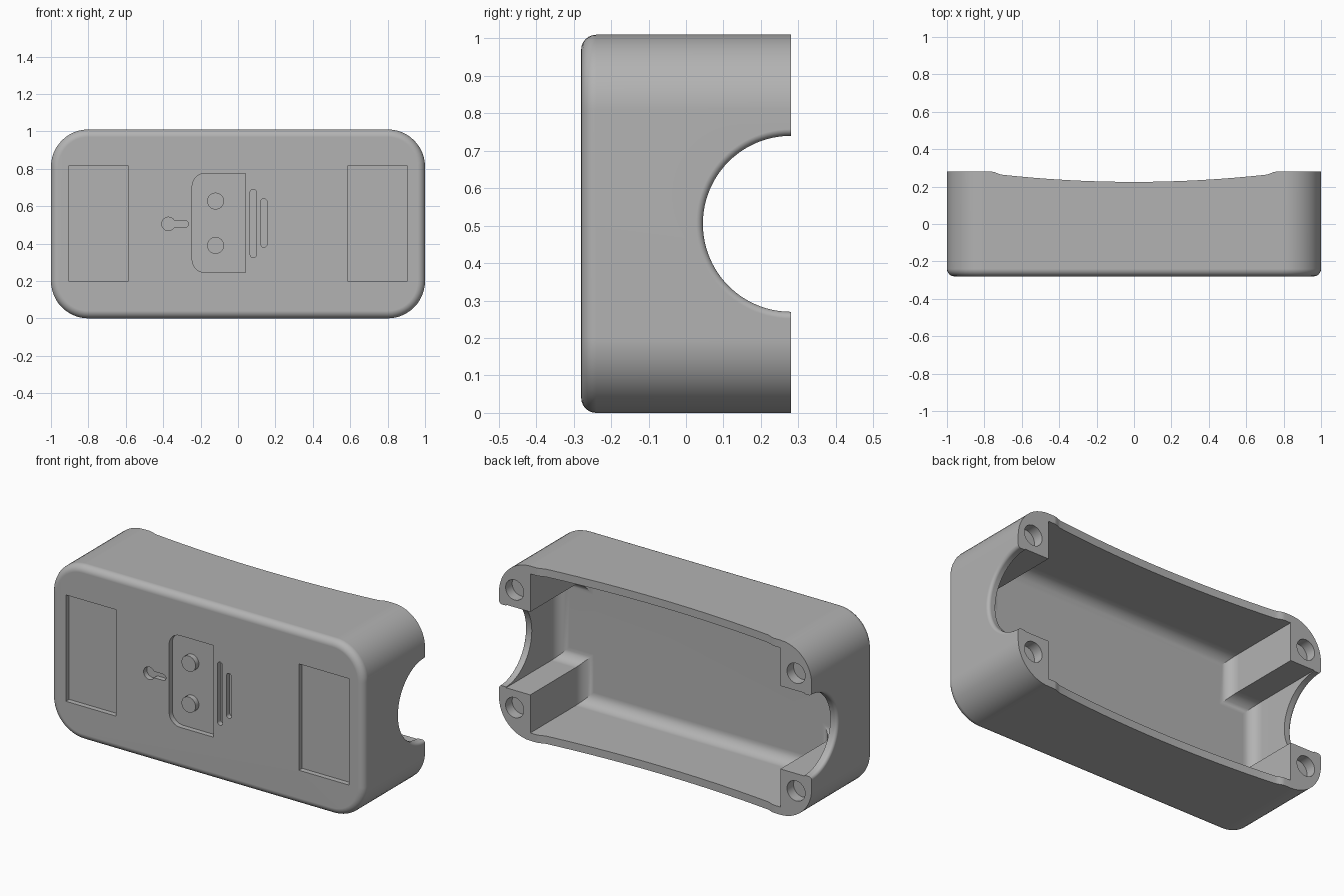
import bpy, bmesh
from math import sin, cos, pi, radians, sqrt

cube = bpy.data.objects.get("Cube")
if cube:
    bpy.data.objects.remove(cube, do_unlink=True)

FRONT, BACK, TOP = -0.28, 0.28, 1.01
MID = TOP / 2
OUT = 0.4          # cutters reach this far past the faces

grey = bpy.data.materials.new("grey plastic")
grey.use_nodes = True
grey.diffuse_color = (0.45, 0.45, 0.45, 1)
grey.node_tree.nodes["Principled BSDF"].inputs["Base Color"].default_value = grey.diffuse_color


def arc(cx, cz, r, start, end, steps):
    angles = [radians(start + (end - start) * i / steps) for i in range(steps + 1)]
    return [(cx + r * cos(a), cz + r * sin(a)) for a in angles]


def rounded_rect(x0, x1, z0, z1, r_left, r_right, steps=12):
    pts = []
    for x, z, r, start in ((x1, z1, r_right, 0), (x0, z1, r_left, 90),
                           (x0, z0, r_left, 180), (x1, z0, r_right, 270)):
        if r == 0:
            pts.append((x, z))
            continue
        cx = x - r if x == x1 else x + r
        cz = z - r if z == z1 else z + r
        pts += arc(cx, cz, r, start, start + 90, steps)
    # drop points shared by touching arcs
    return [p for i, p in enumerate(pts)
            if abs(p[0] - pts[i - 1][0]) + abs(p[1] - pts[i - 1][1]) > 1e-5]


def finish(bm, name):
    bmesh.ops.recalc_face_normals(bm, faces=bm.faces)
    mesh = bpy.data.meshes.new(name)
    bm.to_mesh(mesh)
    bm.free()
    mesh.materials.append(grey)
    obj = bpy.data.objects.new(name, mesh)
    bpy.context.collection.objects.link(obj)
    return obj


def prism(name, outline, low, high, axis="y", fillet=0):
    """Extrude an outline along y (points x, z) or z (points x, y)."""
    def place(p, h):
        return (p[0], h, p[1]) if axis == "y" else (p[0], p[1], h)
    bm = bmesh.new()
    base = [bm.verts.new(place(p, low)) for p in outline]
    face = bm.faces.new(base)
    top = [bm.verts.new(place(p, high)) for p in outline]
    bm.faces.new(top)
    for i in range(len(base)):
        bm.faces.new((base[i - 1], base[i], top[i], top[i - 1]))
    bmesh.ops.recalc_face_normals(bm, faces=bm.faces)
    if fillet:
        bmesh.ops.bevel(bm, geom=list(face.edges), offset=fillet, offset_type="OFFSET",
                        segments=6, profile=0.5, affect="EDGES", clamp_overlap=False)
    return finish(bm, name)


def lathe_x(name, profile, cy, cz, steps=96):
    """Closed solid of revolution about an x-parallel axis."""
    bm = bmesh.new()
    rings = [[bm.verts.new((x, cy + r * cos(2 * pi * k / steps), cz + r * sin(2 * pi * k / steps)))
              for k in range(steps)] for x, r in profile]
    bm.faces.new(rings[0])
    bm.faces.new(rings[-1])
    for a, b in zip(rings, rings[1:]):
        for k in range(steps):
            bm.faces.new((a[k - 1], a[k], b[k], b[k - 1]))
    return finish(bm, name)


def cut(target, cutter):
    mod = target.modifiers.new("cut", "BOOLEAN")
    mod.operation, mod.solver, mod.object = "DIFFERENCE", "EXACT", cutter
    bpy.context.view_layer.update()
    result = bpy.data.meshes.new_from_object(
        target.evaluated_get(bpy.context.evaluated_depsgraph_get()))
    target.modifiers.clear()
    target.data = result
    bpy.data.objects.remove(cutter, do_unlink=True)


def smooth(obj):
    bpy.ops.object.select_all(action="DESELECT")
    obj.select_set(True)
    bpy.context.view_layer.objects.active = obj
    bpy.ops.object.shade_smooth_by_angle(angle=radians(30))
    obj.modifiers.new("flat faces", "WEIGHTED_NORMAL").keep_sharp = True


# Outer housing with a softened front edge
housing = prism("housing", rounded_rect(-1, 1, 0, TOP, 0.2, 0.2), FRONT, BACK, fillet=0.04)

# Cross-shaped cavity leaving a square screw post in each corner
wall, post_x, post_z = 0.045, 0.8, 0.265
quarter = [(1 - wall, MID - post_z), (post_x, MID - post_z), (post_x, MID - wall)]
cross = quarter + [(-x, z) for x, z in reversed(quarter)]
cross += [(-x, -z) for x, z in cross]
cross = [(x, z + MID) for x, z in cross]
cut(housing, prism("cavity", cross, -0.2, OUT, fillet=0.07))

# Half-round openings in both ends, flared outward
flare = 0.018
for side in (-1, 1):
    lip = [(1 - flare + flare * sin(a), 0.235 + flare * (1 - cos(a)))
           for a in (i * pi / 12 for i in range(7))]
    profile = [(0.88, 0.235)] + lip + [(1.1, 0.235 + flare)]
    cut(housing, lathe_x("end_opening", [(side * x, r) for x, r in profile], BACK, MID))

# Shallow curved dip along the back of the long walls
half, radius = 0.71, 6.5
dip = [(0.78, OUT), (0.76, BACK), (0.745, 0.277), (0.73, 0.271)]
for i in range(17):
    x = half * (1 - i / 8)
    dip.append((x, 0.225 + radius - sqrt(radius ** 2 - x ** 2)))
dip += [(-x, y) for x, y in reversed(dip[:4])]
cut(housing, prism("rim_dip", dip, -0.2, TOP + 0.2, axis="z"))

# Screw holes in the posts
for x in (-0.9, 0.9):
    for z in (0.165, TOP - 0.165):
        cut(housing, prism("screw_hole", arc(x, z, 0.058, 0, 352.5, 47), BACK - 0.06, OUT))

# Front recesses: side panels, button bay, two slots and a keyhole
keyhole = arc(-0.372, MID, 0.036, 30, 330, 24) + arc(-0.283, MID, 0.018, -90, 90, 10)
recesses = [
    rounded_rect(-0.905, -0.585, 0.2, 0.815, 0, 0),
    rounded_rect(0.585, 0.905, 0.2, 0.815, 0, 0),
    rounded_rect(-0.245, 0.04, 0.245, 0.775, 0.07, 0),
    rounded_rect(0.065, 0.098, 0.325, 0.69, 0.0165, 0.0165, 8),
    rounded_rect(0.122, 0.155, 0.38, 0.64, 0.0165, 0.0165, 8),
    keyhole,
]
for outline in recesses:
    cut(housing, prism("recess", outline, -OUT, FRONT + 0.03))
smooth(housing)

# Round buttons standing in the bay
for name, z in (("upper_button", 0.627), ("lower_button", 0.39)):
    smooth(prism(name, arc(-0.12, z, 0.045, 0, 352.5, 47), FRONT, FRONT + 0.035))
